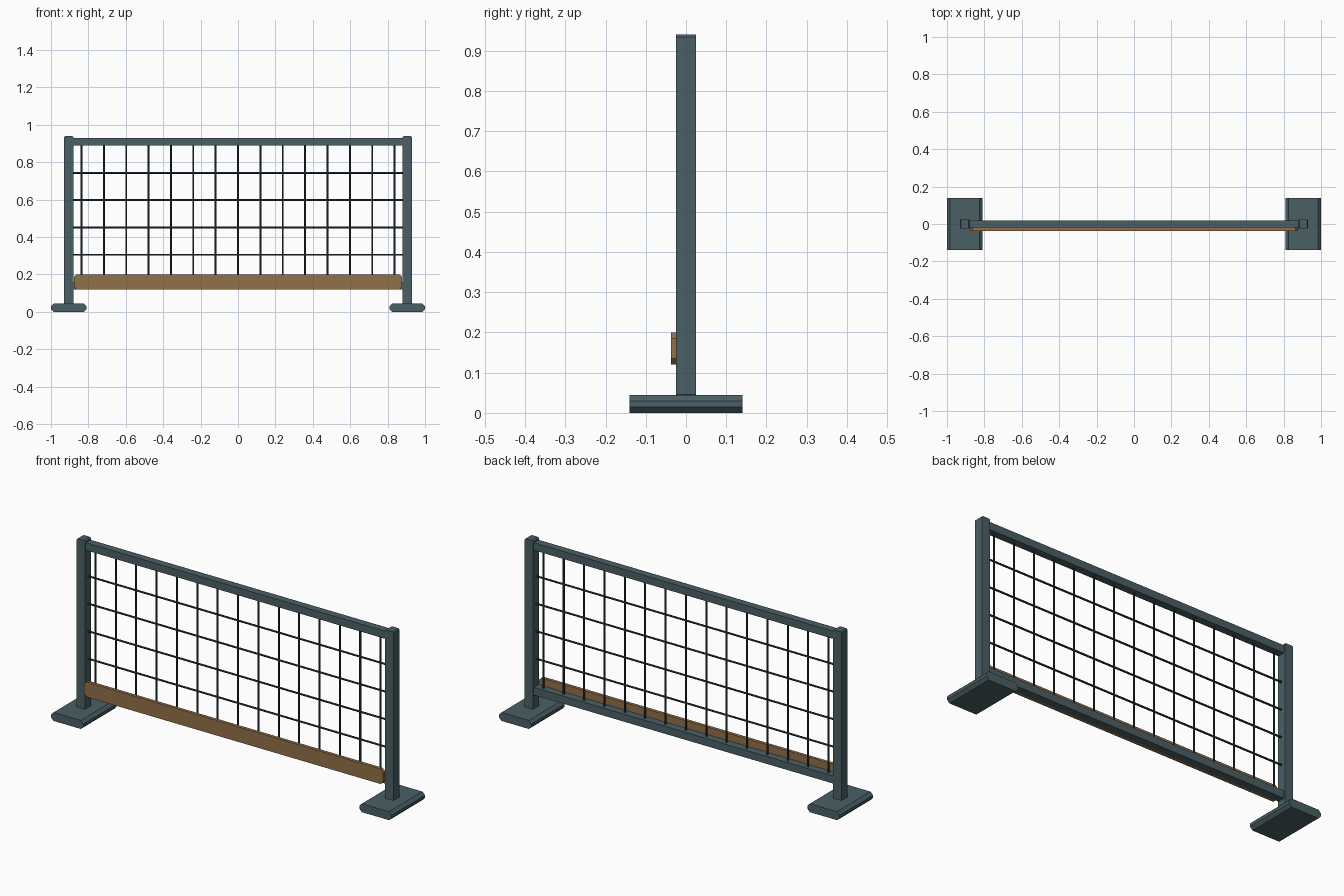
import bpy
import bmesh
from mathutils import Matrix

cube = bpy.data.objects.get("Cube")
if cube:
    bpy.data.objects.remove(cube, do_unlink=True)


def material(name, rgb):
    mat = bpy.data.materials.new(name)
    mat.use_nodes = True
    mat.diffuse_color = (*rgb, 1)
    mat.node_tree.nodes["Principled BSDF"].inputs["Base Color"].default_value = (*rgb, 1)
    return mat


slate = material("slate_metal", (0.070, 0.117, 0.133))
dark = material("dark_wire", (0.030, 0.045, 0.050))
wood = material("brown_wood", (0.290, 0.165, 0.068))


def finish(name, bm, mat):
    bmesh.ops.recalc_face_normals(bm, faces=bm.faces)
    mesh = bpy.data.meshes.new(name)
    bm.to_mesh(mesh)
    bm.free()
    mesh.materials.append(mat)
    obj = bpy.data.objects.new(name, mesh)
    bpy.context.collection.objects.link(obj)
    return obj


def slab(name, x0, x1, y0, y1, z0, z1, mat, cut=0):
    """Box whose four front-to-back edges are chamfered by cut."""
    if cut:
        outline = [(x0 + cut, z0), (x1 - cut, z0), (x1, z0 + cut), (x1, z1 - cut),
                   (x1 - cut, z1), (x0 + cut, z1), (x0, z1 - cut), (x0, z0 + cut)]
    else:
        outline = [(x0, z0), (x1, z0), (x1, z1), (x0, z1)]
    bm = bmesh.new()
    face = bm.faces.new([bm.verts.new((x, y0, z)) for x, z in outline])
    grown = bmesh.ops.extrude_face_region(bm, geom=[face], use_keep_orig=True)
    moved = [v for v in grown["geom"] if isinstance(v, bmesh.types.BMVert)]
    bmesh.ops.translate(bm, verts=moved, vec=(0, y1 - y0, 0))
    return finish(name, bm, mat)


def wire(name, centre, length, axis):
    bm = bmesh.new()
    turn = Matrix.Rotation(1.5708, 4, "Y") if axis == "X" else Matrix()
    bmesh.ops.create_cone(bm, cap_ends=True, segments=8, radius1=0.005, radius2=0.005,
                          depth=length, matrix=Matrix.Translation(centre) @ turn)
    return finish(name, bm, dark)


# Feet and posts
for side, s in (("left", 1), ("right", -1)):
    fx = sorted((s * 0.81, s * 1.0))
    px = sorted((s * 0.88, s * 0.93))
    slab(side + "_foot", *fx, -0.14, 0.14, 0, 0.045, slate, 0.015)
    slab(side + "_post", *px, -0.025, 0.025, 0.04, 0.94, slate, 0.006)

# Rails and kick board
slab("top_rail", -0.885, 0.885, -0.02, 0.02, 0.888, 0.928, slate)
slab("bottom_rail", -0.885, 0.885, -0.02, 0.02, 0.12, 0.16, slate)
slab("kick_board", -0.878, 0.878, -0.037, -0.02, 0.12, 0.20, wood, 0.015)

# Wire mesh
for i in range(15):
    wire(f"upright_wire_{i + 1}", (-0.837 + i * 0.1196, 0, 0.524), 0.74, "Z")
for i in range(4):
    wire(f"cross_wire_{i + 1}", (0, 0, 0.305 + i * 0.146), 1.77, "X")
